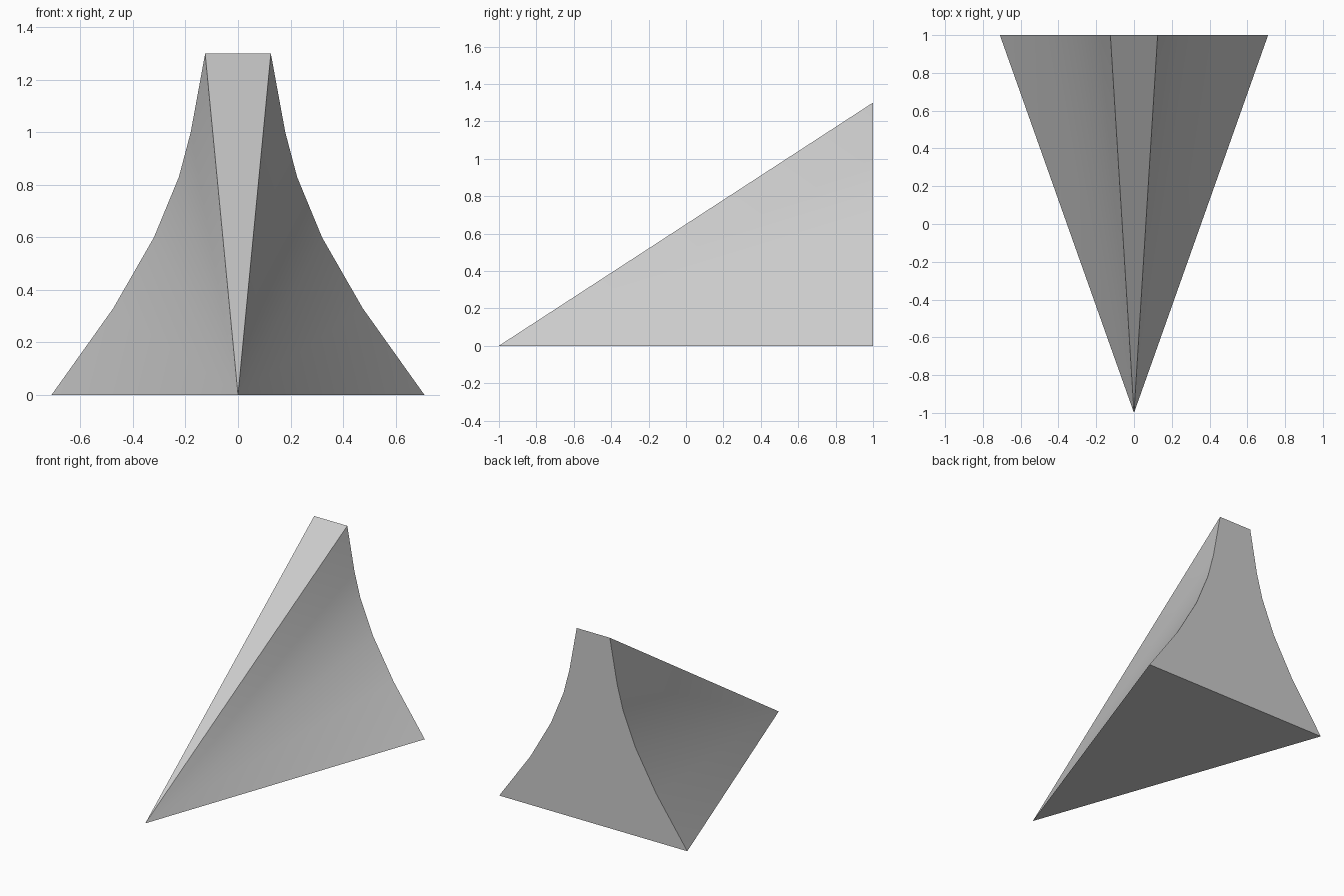
import bpy
import bmesh
import math

if "Cube" in bpy.data.objects:
    bpy.data.objects.remove(bpy.data.objects["Cube"])

# Single plain grey
grey = bpy.data.materials.new("light grey")
grey.diffuse_color = (0.6, 0.6, 0.6, 1.0)
grey.use_nodes = True
grey.node_tree.nodes["Principled BSDF"].inputs["Base Color"].default_value = grey.diffuse_color

# Right half of the concave back outline, bottom to top (x, z)
half = [(0.71, 0.0), (0.475, 0.33), (0.32, 0.60),
        (0.225, 0.83), (0.18, 1.0), (0.125, 1.30)]
outline = half + [(-x, z) for x, z in reversed(half)]

# Wedge: flat back wall tapering to a single point at the front
bm = bmesh.new()
back = [bm.verts.new((x, 1.0, z)) for x, z in outline]
tip = bm.verts.new((0.0, -1.0, 0.0))
bm.faces.new(back)
for i, v in enumerate(back):
    bm.faces.new((back[(i + 1) % len(back)], v, tip))
bmesh.ops.recalc_face_normals(bm, faces=bm.faces)

mesh = bpy.data.meshes.new("curved_wedge")
bm.to_mesh(mesh)
bm.free()
mesh.materials.append(grey)
wedge = bpy.data.objects.new("curved_wedge", mesh)
bpy.context.collection.objects.link(wedge)

# Smooth the curved flanks, keep the outer edges sharp
bpy.context.view_layer.objects.active = wedge
wedge.select_set(True)
bpy.ops.object.shade_smooth_by_angle(angle=math.radians(30))
